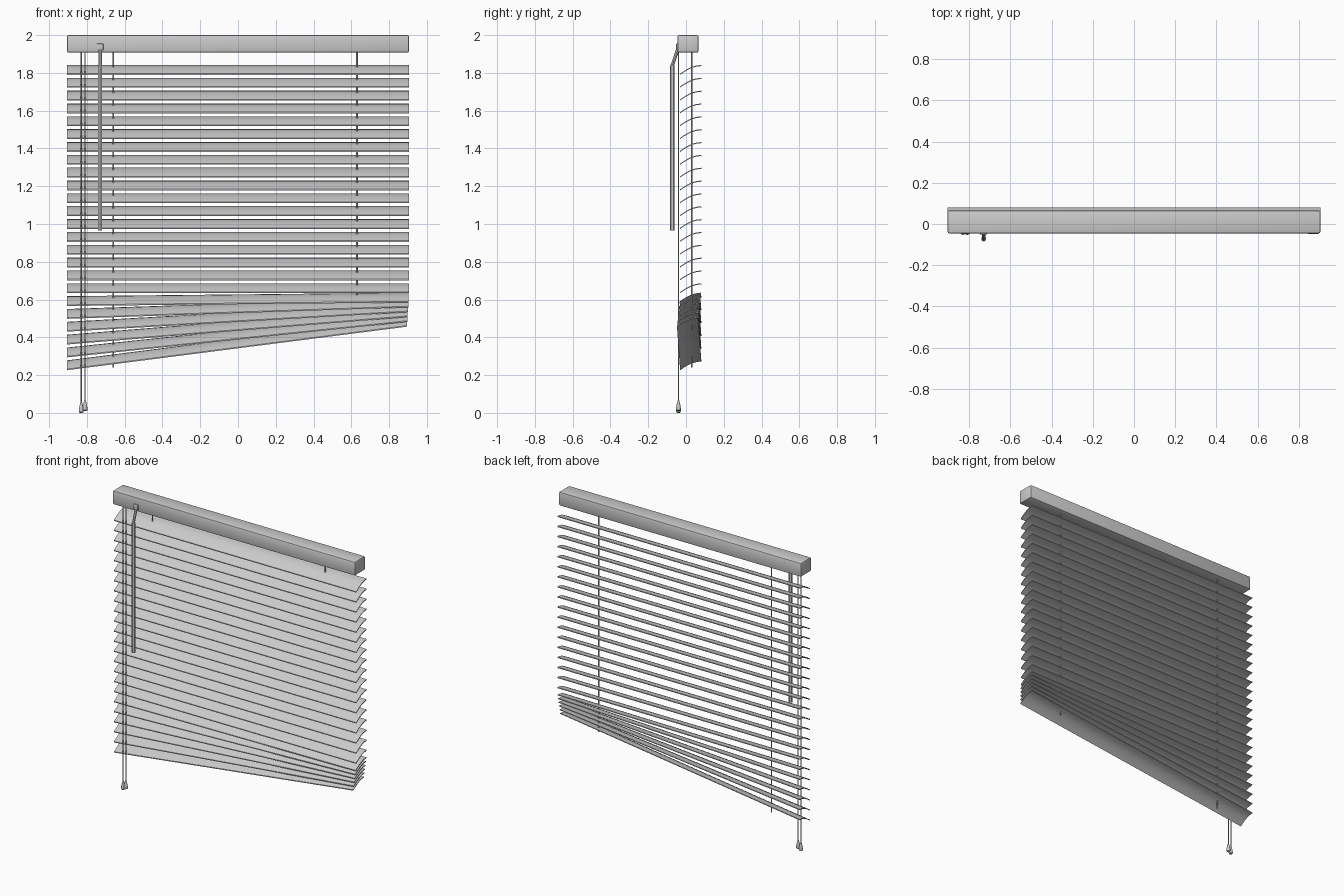
import bpy, bmesh, math
from mathutils import Vector

if "Cube" in bpy.data.objects:
    bpy.data.objects.remove(bpy.data.objects["Cube"])


def finish(name, bm, smooth=True):
    bmesh.ops.recalc_face_normals(bm, faces=bm.faces)
    me = bpy.data.meshes.new(name)
    bm.to_mesh(me)
    bm.free()
    ob = bpy.data.objects.new(name, me)
    bpy.context.collection.objects.link(ob)
    if smooth:
        bpy.ops.object.select_all(action='DESELECT')
        ob.select_set(True)
        bpy.context.view_layer.objects.active = ob
        bpy.ops.object.shade_smooth_by_angle(angle=math.radians(35))
    return ob


def box(name, lo, hi, bevel):
    bm = bmesh.new()
    bmesh.ops.create_cube(bm, size=1)
    for v in bm.verts:
        v.co = Vector([(a + b) / 2 + c * (b - a) for a, b, c in zip(lo, hi, v.co)])
    bmesh.ops.bevel(bm, geom=bm.edges[:], offset=bevel, segments=2,
                    profile=0.5, affect='EDGES')
    return finish(name, bm)


def rod(name, a, b, radius, sides):
    a, b = Vector(a), Vector(b)
    bm = bmesh.new()
    bmesh.ops.create_cone(bm, cap_ends=True, segments=sides, radius1=radius,
                          radius2=radius, depth=(b - a).length)
    ob = finish(name, bm, sides > 6)
    ob.location = (a + b) / 2
    ob.rotation_euler = (b - a).to_track_quat('Z', 'Y').to_euler()
    return ob


def lathe(name, profile, loc, sides=12):
    bm = bmesh.new()
    rings = [[bm.verts.new((r * math.cos(2 * math.pi * k / sides),
                            r * math.sin(2 * math.pi * k / sides), z))
              for k in range(sides)] for r, z in profile]
    for p, q in zip(rings, rings[1:]):
        for k in range(sides):
            j = (k + 1) % sides
            bm.faces.new((p[k], p[j], q[j], q[k]))
    bm.faces.new(rings[0])
    bm.faces.new(rings[-1])
    ob = finish(name, bm)
    ob.location = loc
    return ob


# Curved slat cross-section: (y, height above the front edge)
ARC = [(-0.031, 0.0), (-0.012, 0.013), (0.008, 0.025), (0.03, 0.036),
       (0.055, 0.043), (0.081, 0.046)]
THICK = 0.006
SECTION = ARC + [(y, z + THICK) for y, z in reversed(ARC)]


def slat(name, left, right):
    bm = bmesh.new()
    ends = [[bm.verts.new((x, y + dy, z + dz)) for y, z in SECTION]
            for x, dy, dz in (left, right)]
    n = len(SECTION)
    for k in range(n):
        j = (k + 1) % n
        bm.faces.new((ends[0][k], ends[0][j], ends[1][j], ends[1][k]))
    for e in ends:
        bm.faces.new(e)
    return finish(name, bm)


# Head rail
box("head_rail", (-0.905, -0.045, 1.907), (0.905, 0.066, 2.0), 0.008)

# Slats: upper ones level, the last six bunch up at the right end
COUNT, LEVEL, PITCH, TOP = 24, 18, 0.068, 1.79
for i in range(COUNT):
    z = TOP - i * PITCH
    t = max(0, i - LEVEL + 1)
    z_right = 0.61 - 0.0256 * t if t else z
    slat(f"slat_{i + 1:02d}", (-0.905, 0, z),
         (0.905 - 0.0017 * t, -0.0028 * t, z_right))

# Lift cords through the slats
rod("lift_cord_left", (-0.66, 0.03, 0.24), (-0.66, 0.03, 1.91), 0.004, 8)
rod("lift_cord_right", (0.63, 0.03, 0.44), (0.63, 0.03, 1.91), 0.004, 8)

# Pull cords with tassels
TASSEL = [(0.007, 0.0), (0.012, 0.004), (0.013, 0.014), (0.010, 0.032),
          (0.006, 0.05), (0.004, 0.056)]
for k, (x, z) in enumerate(((-0.83, 0.0), (-0.81, 0.01))):
    rod(f"pull_cord_{k + 1}", (x, -0.04, z + 0.05), (x, -0.04, 1.91), 0.0035, 8)
    lathe(f"pull_tassel_{k + 1}", TASSEL, (x, -0.04, z))

# Tilt wand, its link and bracket
rod("tilt_wand", (-0.73, -0.073, 0.965), (-0.73, -0.073, 1.84), 0.0125, 6)
rod("wand_link", (-0.73, -0.074, 1.835), (-0.73, -0.045, 1.92), 0.009, 8)
box("wand_bracket", (-0.747, -0.052, 1.92), (-0.713, -0.04, 1.955), 0.003)
